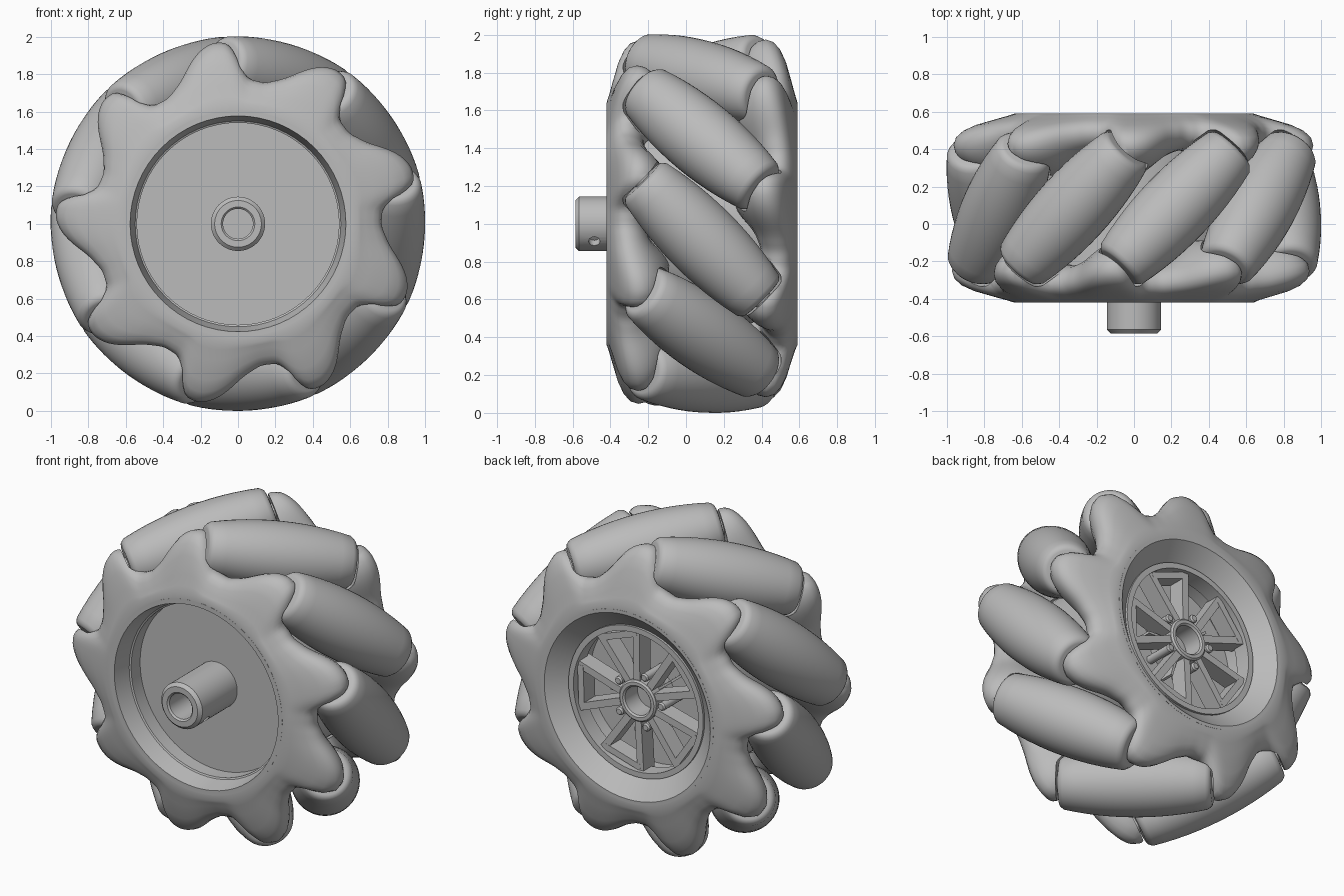
import bpy, bmesh
from math import radians, sin, cos, pi, sqrt
from mathutils import Matrix, Vector

cube = bpy.data.objects.get("Cube")
if cube:
    bpy.data.objects.remove(cube, do_unlink=True)

COUNT, STEP = 9, 40            # rollers around the wheel
FIRST = 74                     # angle of the first roller
AXIS_R, HALF = 0.80, 0.445     # roller axis distance and half length
MID = Matrix.Translation((0, 0.085, 1))
HUB = Matrix.Translation((0, 0, 1))
ALONG_Y = Matrix.Rotation(-pi / 2, 4, 'X')     # lathe axis z -> +y

grey = bpy.data.materials.new("grey_plastic")
grey.use_nodes = True
grey.diffuse_color = (0.5, 0.5, 0.5, 1)
grey.node_tree.nodes["Principled BSDF"].inputs["Base Color"].default_value = (0.5, 0.5, 0.5, 1)


def finish(bm, name):
    bmesh.ops.recalc_face_normals(bm, faces=bm.faces)
    mesh = bpy.data.meshes.new(name)
    bm.to_mesh(mesh)
    bm.free()
    mesh.materials.append(grey)
    ob = bpy.data.objects.new(name, mesh)
    bpy.context.collection.objects.link(ob)
    return ob


def smooth(ob, angle=32):
    bpy.ops.object.select_all(action='DESELECT')
    ob.select_set(True)
    bpy.context.view_layer.objects.active = ob
    bpy.ops.object.shade_smooth_by_angle(angle=radians(angle))


def bridge(bm, rings, closed=False):
    n = len(rings[0])
    pairs = list(zip(rings, rings[1:])) + ([(rings[-1], rings[0])] if closed else [])
    for a, b in pairs:
        for i in range(n):
            j = (i + 1) % n
            bm.faces.new((a[i], a[j], b[j], b[i]))


def lathe(bm, profile, n, matrix, closed=False):
    """Turn (radius, height) points about z, then place with the matrix."""
    rings = [[bm.verts.new(matrix @ Vector((r * cos(2 * pi * i / n), r * sin(2 * pi * i / n), h)))
              for i in range(n)] for r, h in profile]
    bridge(bm, rings, closed)
    if not closed:
        bm.faces.new(rings[0])
        bm.faces.new(rings[-1])


def cut(ob, cutter):
    cutter.hide_render = True
    mod = ob.modifiers.new("cut", 'BOOLEAN')
    mod.operation, mod.solver, mod.object = 'DIFFERENCE', 'EXACT', cutter
    bpy.ops.object.select_all(action='DESELECT')
    bpy.context.view_layer.objects.active = ob
    ob.select_set(True)
    bpy.ops.object.modifier_apply(modifier=mod.name)


# Rollers: barrel shape whose outer line follows the wheel's circle
def barrel(extra, half):
    def radius(s):
        return (1 - sqrt(AXIS_R ** 2 + s * s / 2)) * (1 + 0.3 * s * s) + extra
    end, f = radius(half), 0.03
    cap = [(end - f, half), (end - f * 0.5, half - f * 0.13), (end - f * 0.13, half - f * 0.5)]
    body = [(radius(s), s) for s in [(half - f) * k / 6 for k in range(-6, 7)]]
    return [(r, -s) for r, s in cap] + body + cap[::-1]


TILT = Vector((1, 1, 0)).to_track_quat('Z', 'Y').to_matrix().to_4x4()


def roller_matrix(k):
    turn = Matrix.Rotation(radians(90 - FIRST - STEP * k), 4, 'Y')
    return MID @ turn @ Matrix.Translation((0, 0, AXIS_R)) @ TILT


cutter_bm = bmesh.new()
for k in range(COUNT):
    bm = bmesh.new()
    lathe(bm, barrel(0, HALF), 40, roller_matrix(k))
    lathe(bm, [(0.05, -HALF - 0.05), (0.05, HALF + 0.05)], 16, roller_matrix(k))
    smooth(finish(bm, f"roller_{k + 1}"))
    lathe(cutter_bm, barrel(0.008, HALF + 0.012), 40, roller_matrix(k))
roller_cutter = finish(cutter_bm, "roller_cutter")

# Side plates: saw-toothed lobes that cup the roller ends, thinner in the valleys
OUTLINE = [(12, .775), (14, .80), (16, .89), (18, .955), (22, .98), (26, .968), (30, .93),
           (34, .872), (38, .815), (45, .765), (52, .775)]
FACE, BORE = -.505, .6
ROWS = [(FACE, 0), (-.492, .13), (-.475, .32), (-.445, .64), (-.415, .84), (-.38, .96),
        (-.34, 1), (-.3, .97), (-.26, .87), (-.225, .7), (-.195, .45), (-.18, .1)]


def outline(a):
    for (a0, r0), (a1, r1) in zip(OUTLINE, OUTLINE[1:]):
        if a <= a1:
            return r0 + (r1 - r0) * (a - a0) / (a1 - a0)


def lobe_radius(deg):
    spread = [outline((deg + d - 12) % STEP + 12) for d in (-2, -1, 0, 1, 2)]
    return sum(spread) / len(spread)


def side_plate(name, flip):
    bm, n = bmesh.new(), COUNT * 32
    place = MID @ Matrix.Rotation(radians(90 - FIRST), 4, 'Y') @ Matrix.Rotation(flip, 4, 'Z')
    rings = []
    for y, k in [(FACE, None)] + ROWS + [(-.18, None)]:
        ring = []
        for i in range(n):
            a = 360 * i / n
            lobe = lobe_radius(a)
            r = BORE if k is None else 0.64 + k * (lobe - 0.64)
            depth = FACE + (y - FACE) * (0.6 + 0.4 * (lobe - 0.765) / 0.2)
            t = radians(90 + a)
            ring.append(bm.verts.new(place @ Vector((r * cos(t), depth, r * sin(t)))))
        rings.append(ring)
    bridge(bm, rings, closed=True)
    ob = finish(bm, name)
    cut(ob, roller_cutter)
    smooth(ob, 46)


side_plate("front_side_plate", 0)
side_plate("back_side_plate", pi)
bpy.data.objects.remove(roller_cutter, do_unlink=True)

# Core drum: flat recess in front, shallow funnel at the back
bm = bmesh.new()
lathe(bm, [(.54, -.215), (.54, -.305), (.55, -.31), (.577, -.421), (.607, -.421), (.59, -.3),
           (.59, .5), (.607, .591), (.585, .591), (.475, .49), (.462, .3)], 64, HUB @ ALONG_Y)
smooth(finish(bm, "core_drum"), 25)

# Front shaft with bore and set screw hole
bm = bmesh.new()
lathe(bm, [(.145, -.2), (.145, -.565), (.125, -.585), (.09, -.585), (.08, -.575), (.08, -.3)],
      48, HUB @ ALONG_Y)
shaft = finish(bm, "front_shaft")
bm = bmesh.new()
side = Matrix.Rotation(radians(90 + 40), 4, 'Y')
lathe(bm, [(.03, .1), (.03, .2)], 20, Matrix.Translation((0, -.485, 1)) @ side)
hole = finish(bm, "screw_cutter")
cut(shaft, hole)
bpy.data.objects.remove(hole, do_unlink=True)
smooth(shaft)

# Back hub ring and spoke rim
bm = bmesh.new()
lathe(bm, [(.13, .29), (.13, .485), (.12, .495), (.1, .495), (.09, .485), (.09, .36)],
      40, HUB @ ALONG_Y)
smooth(finish(bm, "back_hub"))
bm = bmesh.new()
lathe(bm, [(.475, .4), (.475, .505), (.44, .505), (.44, .4)], 64, HUB @ ALONG_Y, closed=True)
smooth(finish(bm, "spoke_rim"))


# Five forked spokes, bolts and thin ribs
def polar(r, deg):
    return Vector((r * cos(radians(deg)), 0, r * sin(radians(deg))))


def bar(bm, p, q, width, y0, y1):
    d = q - p
    side = Vector((-d.z, 0, d.x)).normalized()
    size = Matrix.Diagonal((d.length, y1 - y0, width, 1))
    frame = Matrix((d.normalized(), (0, 1, 0), side)).transposed().to_4x4()
    centre = Matrix.Translation((p + q) / 2 + Vector((0, (y0 + y1) / 2, 0)))
    bmesh.ops.create_cube(bm, size=1, matrix=HUB @ centre @ frame @ size)


spokes, bolts, ribs = bmesh.new(), bmesh.new(), bmesh.new()
for k in range(5):
    a = 70 + 72 * k
    for s in (-1, 1):
        bar(spokes, polar(.11, a + s * 14), polar(.45, a + s * 18), .045, .37, .48)
    bar(spokes, polar(.425, a - 18), polar(.425, a + 18), .04, .37, .481)
    bar(ribs, polar(.12, a), polar(.24, a), .015, .29, .42)
    spot = Matrix.Translation(polar(.165, a + 36))
    lathe(bolts, [(.026, .29), (.026, .48), (.018, .49)], 12, HUB @ spot @ ALONG_Y)
finish(spokes, "spokes")
finish(ribs, "hub_ribs")
smooth(finish(bolts, "hub_bolts"))
